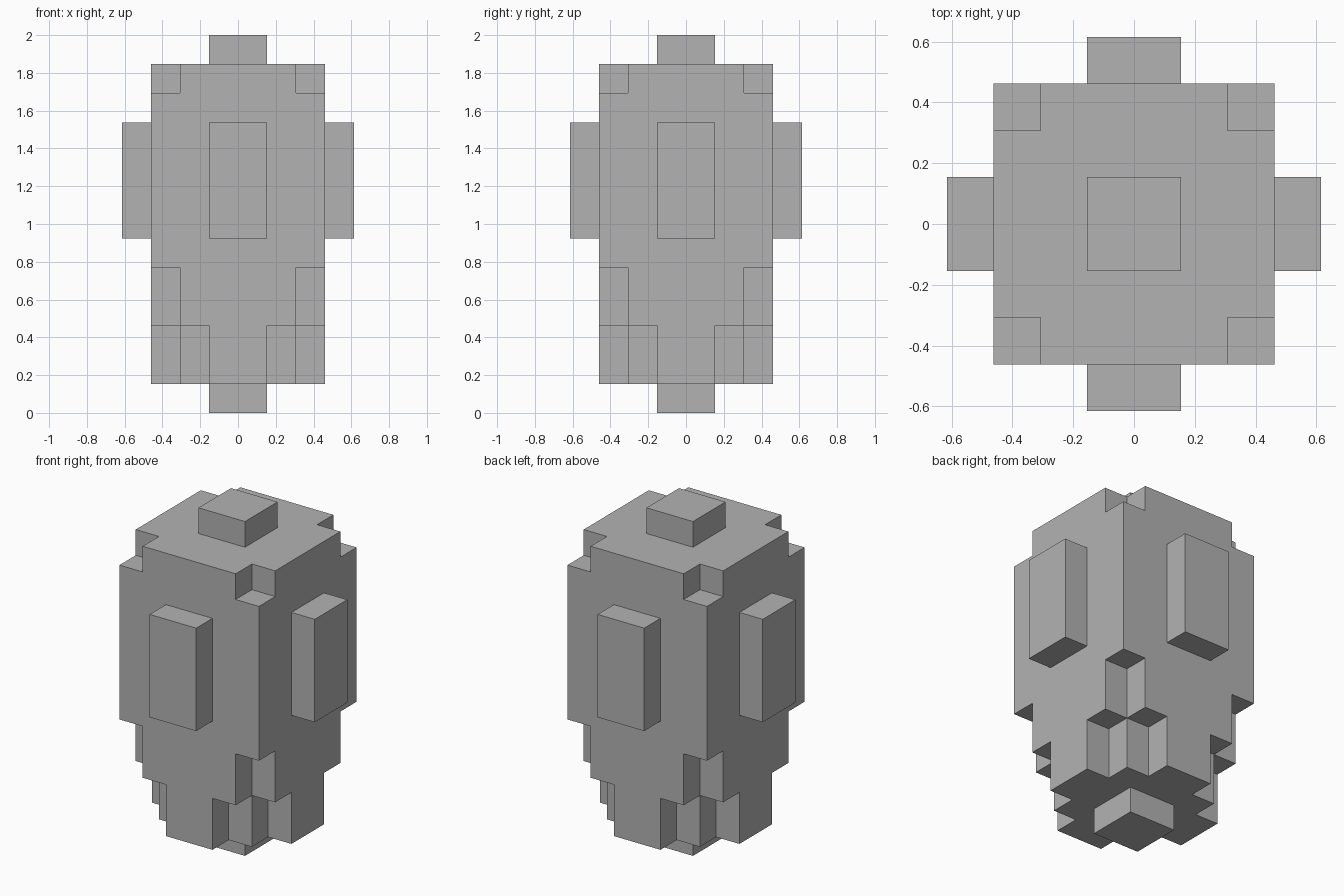
import bpy
import bmesh
from math import pi
from mathutils import Matrix, Vector

default = bpy.data.objects.get("Cube")
if default:
    bpy.data.objects.remove(default, do_unlink=True)

U = 2 / 13  # one block unit

grey = bpy.data.materials.new("plain grey")
grey.use_nodes = True
colour = (0.45, 0.45, 0.45, 1)
grey.diffuse_color = colour
grey.node_tree.nodes["Principled BSDF"].inputs["Base Color"].default_value = colour


def prism(name, outline, low, high, copies=1, open_base=None):
    """Extrude an outline upward, repeat it around z, optionally drop one hidden face."""
    bm = bmesh.new()
    for i in range(copies):
        turn = Matrix.Rotation(i * pi / 2, 4, "Z")
        verts = [bm.verts.new(turn @ Vector((x * U, y * U, low * U))) for x, y in outline]
        base = bm.faces.new(verts)
        top = bmesh.ops.extrude_face_region(bm, geom=[base], use_keep_orig=True)["geom"]
        moved = [v for v in top if isinstance(v, bmesh.types.BMVert)]
        bmesh.ops.translate(bm, vec=(0, 0, (high - low) * U), verts=moved)
    bmesh.ops.recalc_face_normals(bm, faces=bm.faces)
    if open_base:
        hidden = [f for f in bm.faces if f.normal.dot(Vector(open_base)) > 0.9]
        bmesh.ops.delete(bm, geom=hidden, context="FACES")
    mesh = bpy.data.meshes.new(name)
    bm.to_mesh(mesh)
    bm.free()
    mesh.materials.append(grey)
    obj = bpy.data.objects.new(name, mesh)
    bpy.context.collection.objects.link(obj)
    return obj


def rect(x0, x1, y0, y1):
    return [(x0, y0), (x1, y0), (x1, y1), (x0, y1)]


# Main block, with its four corners cut into steps
body = prism("body", rect(-3, 3, -3, 3), 1, 12)
corner = rect(2, 4, 2, 4)
stair = [(1, 2), (2, 2), (2, 1), (4, 1), (4, 4), (1, 4)]
cutters = [
    prism("top_corner_cutter", corner, 11, 13, 4),
    prism("lower_corner_cutter", corner, 0, 5, 4),
    prism("stepped_base_cutter", stair, 0, 3, 4),
]
for cutter in cutters:
    cutter.hide_render = True
    mod = body.modifiers.new(cutter.name, "BOOLEAN")
    mod.operation = "DIFFERENCE"
    mod.solver = "EXACT"
    mod.object = cutter
bpy.context.view_layer.update()
graph = bpy.context.evaluated_depsgraph_get()
carved = bpy.data.meshes.new_from_object(body.evaluated_get(graph))
body.modifiers.clear()
body.data = carved
for cutter in cutters:
    bpy.data.objects.remove(cutter, do_unlink=True)

# Raised panels on the four sides
prism("left_panel", rect(3, 4, -1, 1), 6, 10, open_base=(-1, 0, 0))
prism("right_panel", rect(-4, -3, -1, 1), 6, 10, open_base=(1, 0, 0))
prism("back_panel", rect(-1, 1, 3, 4), 6, 10, open_base=(0, -1, 0))
prism("front_panel", rect(-1, 1, -4, -3), 6, 10, open_base=(0, 1, 0))

# Studs above and below
prism("top_stud", rect(-1, 1, -1, 1), 12, 13, open_base=(0, 0, -1))
prism("bottom_stud", rect(-1, 1, -1, 1), 0, 1, open_base=(0, 0, 1))
